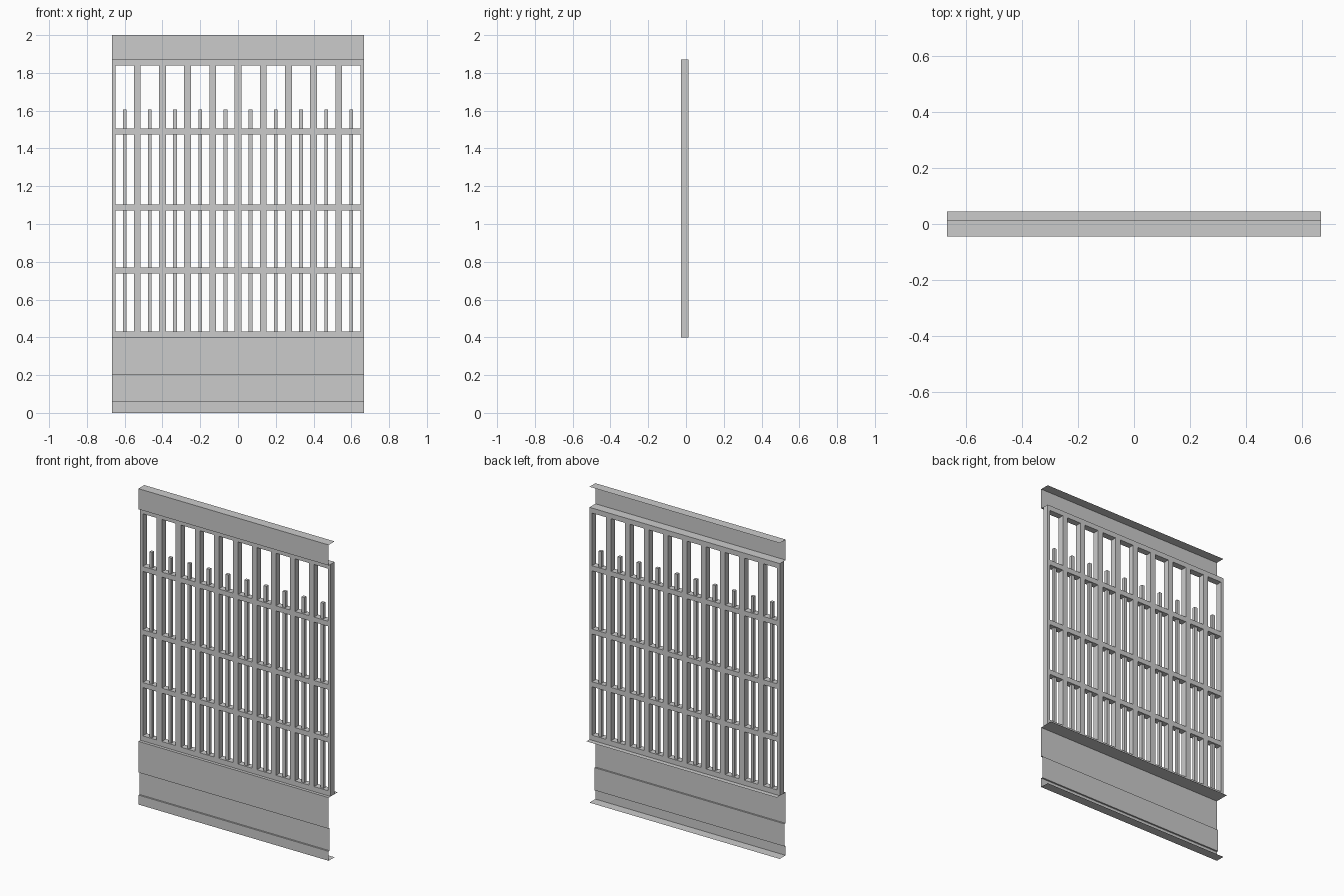
import bpy, bmesh

if "Cube" in bpy.data.objects:
    bpy.data.objects.remove(bpy.data.objects["Cube"])

HALF = 2 / 3            # half panel width
CELLS = 10
PITCH = 2 * HALF / CELLS
JAMB = 0.018            # half width of an inner post
FRONT, BACK = -0.026, 0.014


def finish(bm, name):
    mesh = bpy.data.meshes.new(name)
    bm.to_mesh(mesh)
    bm.free()
    obj = bpy.data.objects.new(name, mesh)
    bpy.context.collection.objects.link(obj)
    return obj


def boxes(name, bounds):
    """One object made of axis-aligned boxes (x0, x1, y0, y1, z0, z1)."""
    bm = bmesh.new()
    for x0, x1, y0, y1, z0, z1 in bounds:
        verts = bmesh.ops.create_cube(bm, size=1)["verts"]
        for v in verts:
            v.co.x = x1 if v.co.x > 0 else x0
            v.co.y = y1 if v.co.y > 0 else y0
            v.co.z = z1 if v.co.z > 0 else z0
    return finish(bm, name)


def sheet(name, profile):
    """Open (y, z) profile swept across the panel width."""
    bm = bmesh.new()
    left = [bm.verts.new((-HALF, y, z)) for y, z in profile]
    right = [bm.verts.new((HALF, y, z)) for y, z in profile]
    for i in range(len(profile) - 1):
        bm.faces.new((left[i], left[i + 1], right[i + 1], right[i]))
    return finish(bm, name)


# Folded sheet-metal cap and base apron, open at the ends
sheet("top_fascia", [(FRONT, 1.87), (-0.045, 1.87), (-0.045, 2.0), (BACK, 2.0)])
sheet("base_apron", [(BACK, 0.0), (-0.045, 0.0), (-0.045, 0.06), (-0.035, 0.06),
                     (-0.035, 0.203), (-0.045, 0.203), (-0.045, 0.4), (0.045, 0.4)])

# Full-height posts, half width at both ends
posts = []
for i in range(CELLS + 1):
    x = -HALF + i * PITCH
    posts.append((max(x - JAMB, -HALF), min(x + JAMB, HALF), FRONT, BACK, 0.4, 1.87))
boxes("posts", posts)

# Rails and short middle bars in every bay
rails, bars = [], []
for i in range(CELLS):
    cx = -HALF + (i + 0.5) * PITCH
    w = PITCH / 2 - JAMB
    for z in (0.4, 0.738, 1.072, 1.473, 1.838):
        rails.append((cx - w, cx + w, FRONT, BACK, z, z + 0.032))
    bars.append((cx - 0.01, cx + 0.01, -0.016, 0.004, 0.41, 1.605))
boxes("cross_rails", rails)
boxes("middle_bars", bars)
